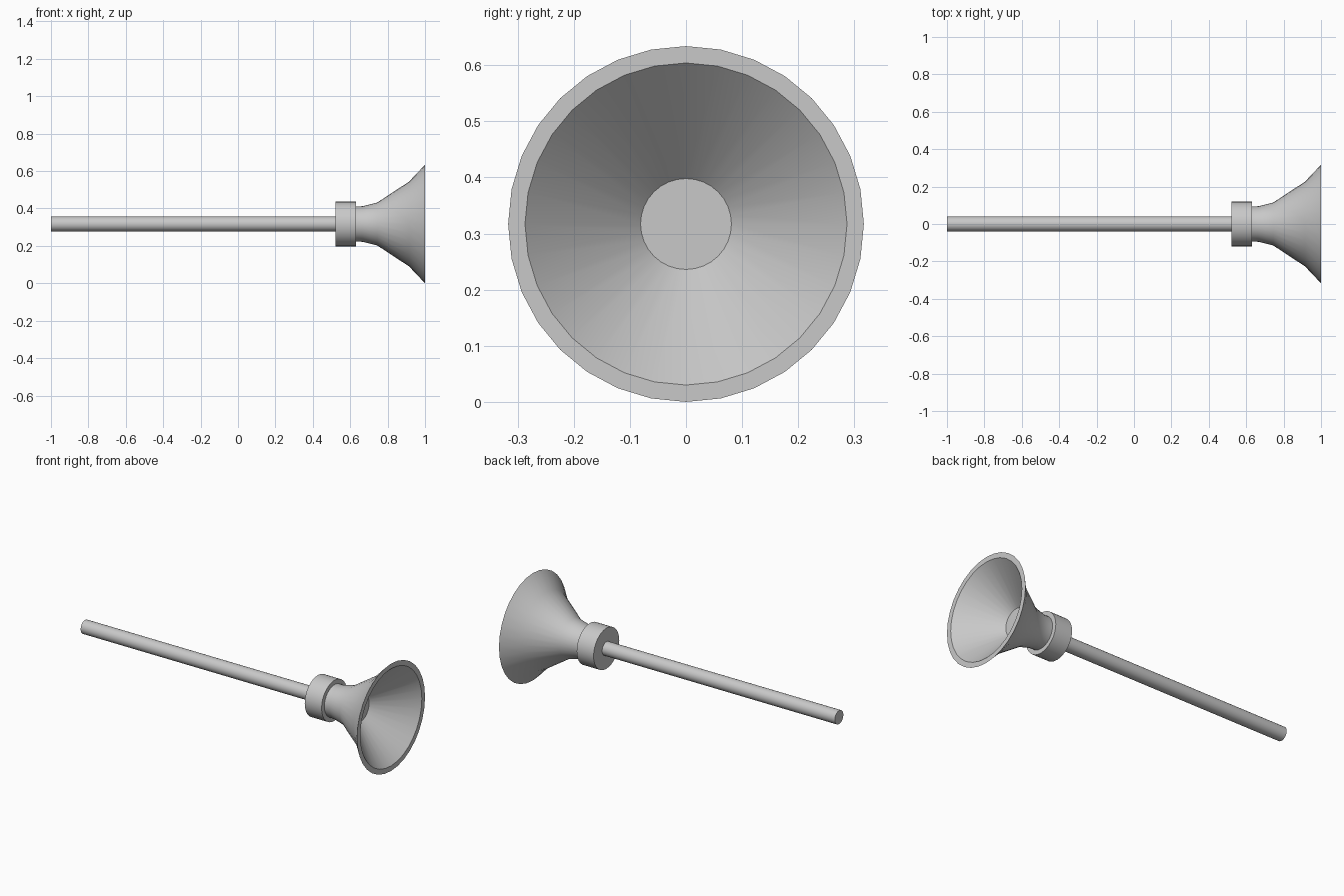
import bpy, bmesh, math

if "Cube" in bpy.data.objects:
    bpy.data.objects.remove(bpy.data.objects["Cube"])

AXIS_Z = 0.317
SIDES = 32

grey = bpy.data.materials.new("plain_grey")
grey.diffuse_color = (0.58, 0.58, 0.58, 1)
grey.use_nodes = True
grey.node_tree.nodes["Principled BSDF"].inputs["Base Color"].default_value = grey.diffuse_color


def lathe_x(name, profile):
    """Revolve (x, radius) points about the long axis and cap both ends."""
    bm = bmesh.new()
    rings = []
    for x, r in profile:
        ring = []
        for i in range(SIDES):
            a = 2 * math.pi * i / SIDES
            ring.append(bm.verts.new((x, r * math.cos(a), AXIS_Z + r * math.sin(a))))
        rings.append(ring)
    for a, b in zip(rings, rings[1:]):
        for i in range(SIDES):
            j = (i + 1) % SIDES
            bm.faces.new((a[i], a[j], b[j], b[i]))
    bm.faces.new(rings[0])
    bm.faces.new(rings[-1])
    bmesh.ops.recalc_face_normals(bm, faces=bm.faces)
    mesh = bpy.data.meshes.new(name)
    bm.to_mesh(mesh)
    bm.free()
    mesh.materials.append(grey)
    obj = bpy.data.objects.new(name, mesh)
    bpy.context.collection.objects.link(obj)
    bpy.ops.object.select_all(action='DESELECT')
    obj.select_set(True)
    bpy.context.view_layer.objects.active = obj
    bpy.ops.object.shade_smooth_by_angle(angle=math.radians(30))
    return obj


# Long thin handle
lathe_x("rod", [(-1, 0.04), (0.52, 0.04)])

# Wide ring joining handle and bell
lathe_x("collar", [(0.52, 0.12), (0.63, 0.12)])

# Flared bell: outer wall, flat rim, conical hollow with a flat floor
lathe_x("bell", [(0.63, 0.094), (0.665, 0.095), (0.745, 0.115), (0.915, 0.227),
                 (1.0, 0.317), (1.0, 0.287), (0.8, 0.081)])
